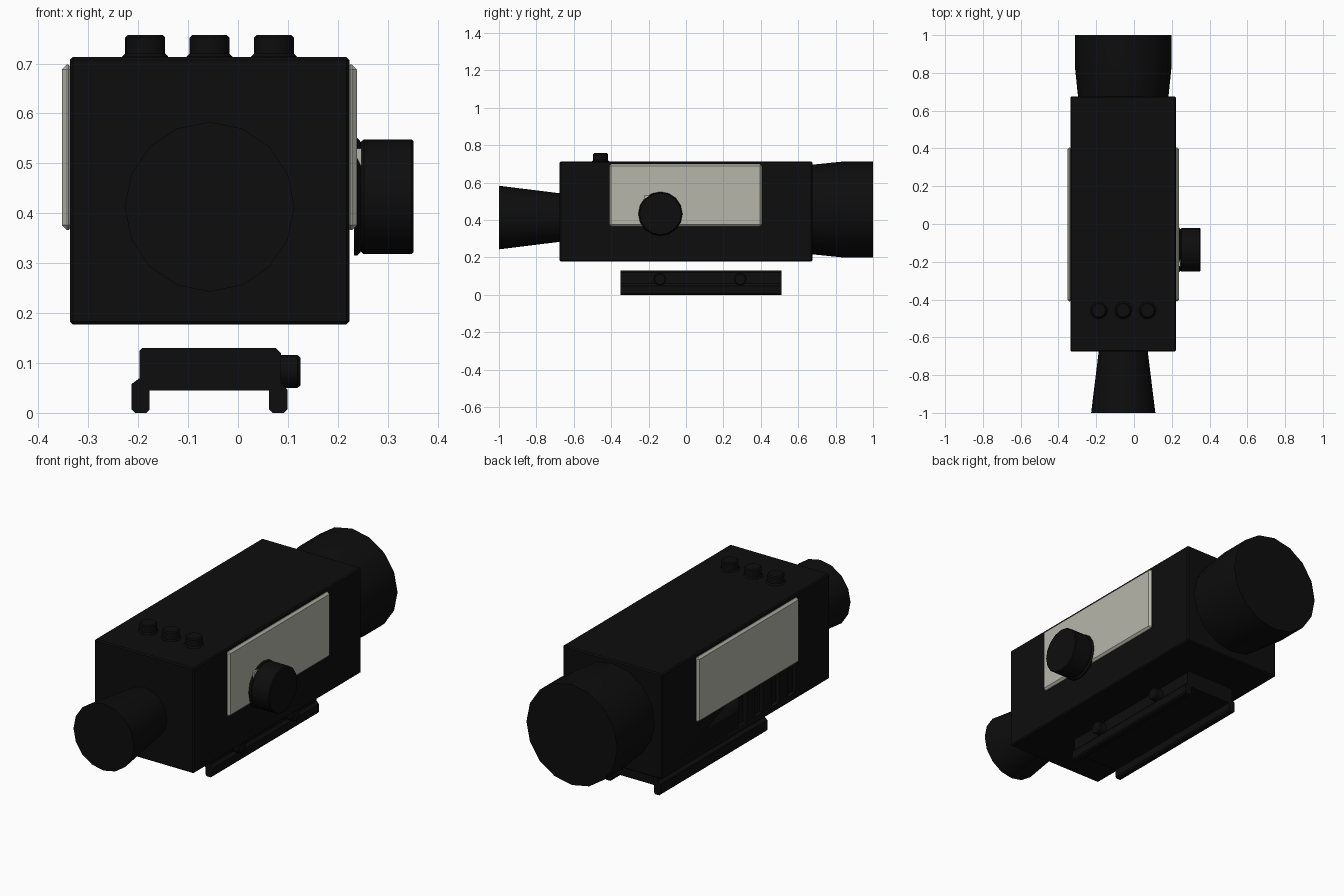
import bpy, bmesh, math
from mathutils import Matrix, Vector

if "Cube" in bpy.data.objects:
    bpy.data.objects.remove(bpy.data.objects["Cube"], do_unlink=True)


def material(name, rgb):
    m = bpy.data.materials.new(name)
    m.use_nodes = True
    m.diffuse_color = (*rgb, 1)
    m.node_tree.nodes["Principled BSDF"].inputs["Base Color"].default_value = (*rgb, 1)
    return m


BLACK = material("matte black", (0.004, 0.004, 0.004))
GREY = material("warm light grey", (0.47, 0.47, 0.41))
CX = -0.057          # centre line of the housing


def make(name, bm, mat, bevel=0):
    bmesh.ops.recalc_face_normals(bm, faces=bm.faces)
    mesh = bpy.data.meshes.new(name)
    bm.to_mesh(mesh)
    bm.free()
    mesh.materials.append(mat)
    ob = bpy.data.objects.new(name, mesh)
    bpy.context.collection.objects.link(ob)
    bpy.ops.object.select_all(action='DESELECT')
    ob.select_set(True)
    bpy.context.view_layer.objects.active = ob
    if bevel:
        mod = ob.modifiers.new("edge", 'BEVEL')
        mod.width, mod.segments, mod.limit_method = bevel, 1, 'ANGLE'
        bpy.ops.object.modifier_apply(modifier=mod.name)
    bpy.ops.object.shade_smooth_by_angle(angle=math.radians(30))
    return ob


def box(name, lo, hi, mat, bevel=0):
    lo, hi = Vector(lo), Vector(hi)
    bm = bmesh.new()
    bmesh.ops.create_cube(bm, size=1, matrix=Matrix.Translation((lo + hi) / 2)
                          @ Matrix.Diagonal((*(hi - lo), 1)))
    return make(name, bm, mat, bevel)


def turned(name, origin, axis, profile, sides=16):
    """Closed turned part; the profile lists (distance along axis, radius)."""
    bm = bmesh.new()
    rings = []
    for d, r in profile:
        ring = []
        for i in range(sides):
            a = math.tau * i / sides
            u, v = r * math.cos(a), r * math.sin(a)
            p = {'X': (d, u, v), 'Y': (u, d, v), 'Z': (u, v, d)}[axis]
            ring.append(bm.verts.new(Vector(origin) + Vector(p)))
        rings.append(ring)
    for a, b in zip(rings, rings[1:]):
        for i in range(sides):
            j = (i + 1) % sides
            bm.faces.new((a[i], a[j], b[j], b[i]))
    bm.faces.new(rings[0])
    bm.faces.new(rings[-1])
    return make(name, bm, BLACK)


# Housing with four vent grooves in one side
housing = box("housing", (-0.337, -0.675, 0.177), (0.223, 0.675, 0.713), BLACK, 0.006)
for i in range(4):
    y = 0.025 - 0.132 * i
    groove = box("groove_cutter", (-0.4, y - 0.033, 0.21), (-0.317, y + 0.033, 0.38), BLACK)
    groove.hide_render = True
    cut = housing.modifiers.new("groove", 'BOOLEAN')
    cut.operation, cut.solver, cut.object = 'DIFFERENCE', 'EXACT', groove
    bpy.context.view_layer.objects.active = housing
    bpy.ops.object.modifier_apply(modifier=cut.name)
    bpy.data.objects.remove(groove, do_unlink=True)

# Eyepiece and objective
turned("eyepiece", (CX, 0, 0.413), 'Y', [(-1, 0.17), (-0.66, 0.128)])
turned("objective", (CX, 0, 0.456), 'Y', [(0.66, 0.238), (0.835, 0.256), (1, 0.256)])

# Side panels
for side, x0, x1 in (("left", 0.215, 0.238), ("right", -0.353, -0.33)):
    box(side + "_panel", (x0, -0.41, 0.366), (x1, 0.405, 0.698), GREY, 0.01)

# Side knob with a small index tab behind it
turned("side_knob", (0, -0.137, 0.433), 'X',
       [(0.232, 0.118), (0.239, 0.118), (0.246, 0.11), (0.252, 0.115),
        (0.348, 0.115), (0.352, 0.111)])
box("index_tab", (0.235, -0.225, 0.485), (0.247, -0.14, 0.53), GREY)

# Top buttons
for i in (-1, 0, 1):
    turned(f"button_{i + 2}", (CX + 0.129 * i, -0.457, 0), 'Z',
           [(0.705, 0.046), (0.714, 0.046), (0.72, 0.04), (0.752, 0.04), (0.757, 0.035)])

# Mounting rail, an extruded channel
section = [(-0.197, 0.125), (-0.192, 0.13), (0.076, 0.13), (0.086, 0.12),
           (0.086, 0.06), (0.099, 0.047), (0.099, 0.007), (0.092, 0),
           (0.069, 0), (0.062, 0.007), (0.062, 0.045), (-0.177, 0.045),
           (-0.177, 0.007), (-0.184, 0), (-0.206, 0), (-0.213, 0.007),
           (-0.213, 0.058), (-0.197, 0.07)]
bm = bmesh.new()
face = bm.faces.new([bm.verts.new((x, -0.35, z)) for x, z in section])
ext = bmesh.ops.extrude_face_region(bm, geom=[face])
bmesh.ops.translate(bm, vec=(0, 0.86, 0),
                    verts=[g for g in ext["geom"] if isinstance(g, bmesh.types.BMVert)])
make("mount_rail", bm, BLACK)

# Clamp screws
for name, y in (("front_screw", -0.14), ("rear_screw", 0.29)):
    turned(name, (0, y, 0.083), 'X', [(0.075, 0.033), (0.119, 0.033), (0.125, 0.028)])
